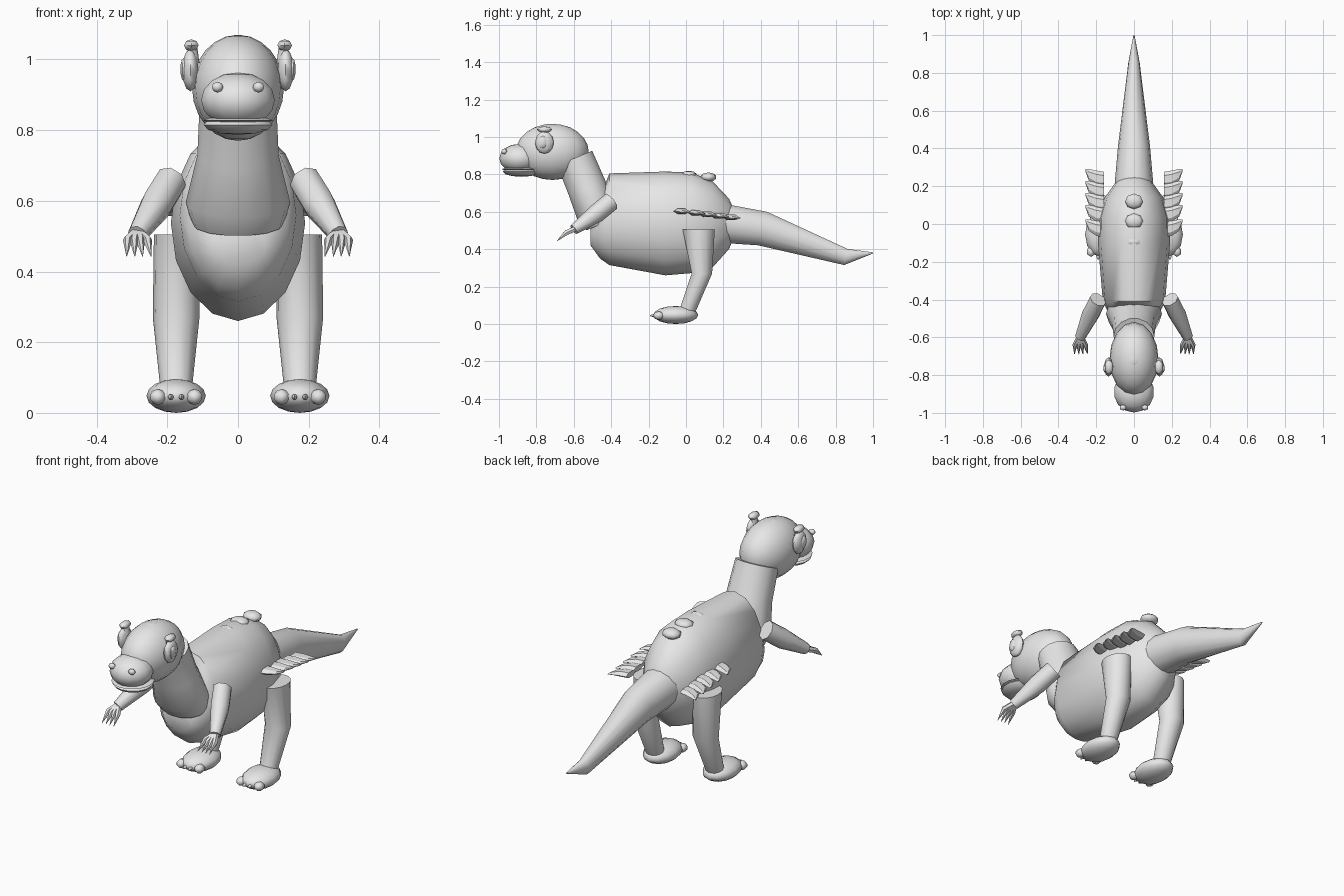
import bpy, bmesh, math
from mathutils import Vector

if "Cube" in bpy.data.objects:
    bpy.data.objects.remove(bpy.data.objects["Cube"])

grey = bpy.data.materials.new("pale grey")
grey.diffuse_color = (0.80, 0.80, 0.80, 1)
grey.use_nodes = True
grey.node_tree.nodes["Principled BSDF"].inputs["Base Color"].default_value = grey.diffuse_color


def finish(name, bm, angle=50):
    bmesh.ops.recalc_face_normals(bm, faces=bm.faces)
    mesh = bpy.data.meshes.new(name)
    bm.to_mesh(mesh)
    bm.free()
    mesh.materials.append(grey)
    ob = bpy.data.objects.new(name, mesh)
    bpy.context.collection.objects.link(ob)
    bpy.ops.object.select_all(action='DESELECT')
    ob.select_set(True)
    bpy.context.view_layer.objects.active = ob
    bpy.ops.object.shade_smooth_by_angle(angle=math.radians(angle))
    return ob


def tube(name, stations, sides=12, axis=None, angle=50):
    """Skin rings (x, y, z, r_side, r_up); rings follow the path unless an axis is given."""
    bm = bmesh.new()
    pts = [Vector(s[:3]) for s in stations]
    rings = []
    for i, s in enumerate(stations):
        d = Vector(axis) if axis else pts[min(i + 1, len(pts) - 1)] - pts[max(i - 1, 0)]
        d.normalize()
        ref = Vector((0, 1, 0)) if abs(d.x) > 0.9 else Vector((1, 0, 0))
        u = (ref - d * ref.dot(d)).normalized()
        v = d.cross(u)
        rings.append([bm.verts.new(pts[i] + u * s[3] * math.cos(a) + v * s[4] * math.sin(a))
                      for a in (2 * math.pi * k / sides for k in range(sides))])
    for a, b in zip(rings, rings[1:]):
        for k in range(sides):
            n = (k + 1) % sides
            bm.faces.new((a[k], a[n], b[n], b[k]))
    bm.faces.new(rings[0])
    bm.faces.new(rings[-1])
    return finish(name, bm, angle)


def ball(name, c, r, seg=10, rings=6):
    bm = bmesh.new()
    bmesh.ops.create_uvsphere(bm, u_segments=seg, v_segments=rings, radius=1)
    for v in bm.verts:
        v.co = Vector((v.co.x * r[0] + c[0], v.co.y * r[1] + c[1], v.co.z * r[2] + c[2]))
    return finish(name, bm, 60)


# Body: (y, bottom, top, half width)
profile = [(-.51, .42, .53, .08), (-.46, .35, .68, .14), (-.41, .315, .805, .165),
           (-.11, .260, .815, .19), (.03, .272, .81, .188), (.14, .30, .765, .155),
           (.23, .40, .67, .09), (.27, .50, .58, .04)]
tube("body", [(0, y, (b + t) / 2, w, (t - b) / 2) for y, b, t, w in profile], 16, (0, 1, 0))

# Tail with upturned tip
tube("tail", [(0, .18, .54, .105, .108), (0, .41, .51, .085, .095),
              (0, .855, .358, .03, .045), (0, 1.0, .38, .003, .003)], 14)

# Neck
tube("neck", [(0, -.595, .887, .108, .104), (0, -.53, .73, .115, .108),
              (0, -.475, .595, .148, .115), (0, -.45, .535, .13, .09)], 14)

# Head, muzzle and jaw
ball("head", (0, -.715, .92), (.13, .195, .15), 16, 12)
ball("muzzle", (0, -.89, .885), (.107, .108, .078), 14, 8)
ball("lower_jaw", (0, -.88, .815), (.100, .10, .028), 14, 6)
ball("lip", (0, -.88, .828), (.103, .107, .013), 14, 4)
ball("crown_bump", (0, -.72, 1.062), (.03, .04, .008), 6, 4)

# Bumps along the back
ball("back_bump_rear", (0, .12, .785), (.05, .043, .025), 8, 5)
ball("back_bump_middle", (0, .015, .797), (.05, .043, .022), 8, 5)
ball("back_bump_front", (0, -.095, .80), (.04, .025, .016), 6, 4)

for s, side in ((-1, "left"), (1, "right")):
    # Face details
    ball("nostril_" + side, (s * .058, -.972, .922), (.019, .016, .015), 6, 4)
    ball("eye_rim_" + side, (s * .135, -.757, .97), (.024, .05, .06), 10, 6)
    ball("pupil_" + side, (s * .152, -.765, .972), (.012, .024, .034), 7, 5)
    tube("brow_stalk_" + side, [(s * .125, -.755, .99, .016, .022), (s * .13, -.755, 1.04, .014, .02)], 8, (0, 0, 1))
    ball("brow_" + side, (s * .132, -.757, 1.04), (.024, .041, .017), 6, 4)

    # Arm and bent claws
    tube("arm_" + side, [(s * .19, -.40, .655, .046, .050), (s * .23, -.48, .59, .047, .05),
                         (s * .285, -.60, .505, .028, .028)], 8)
    for k, (kx, tx) in enumerate(((.256, .246), (.276, .270), (.294, .292), (.313, .315))):
        tube(f"hand_claw_{side}_{k}", [(s * .285, -.585, .512, .013, .016), (s * kx, -.640, .488, .013, .015),
                                       (s * tx, -.69, .443, .001, .001)], 6)

    # Leg, foot and toes
    tube("leg_" + side, [(s * .172, .068, .505, .066, .088), (s * .175, .085, .27, .066, .056),
                         (s * .175, .012, .08, .046, .047), (s * .175, .0, .05, .04, .045)], 14, (0, 0, 1))
    ball("foot_" + side, (s * .175, -.055, .048), (.084, .12, .048), 12, 8)
    for k, (dx, r) in enumerate(((-.052, .025), (-.015, .009), (.015, .009), (.052, .025))):
        ball(f"toe_{side}_{k}", (s * (.175 + dx), -.146 - (.018 if r < .02 else 0), .045), (r, .03, r * .9), 6, 5)

    # Overlapping hip scales swept backwards
    for k in range(5):
        y = -.015 + k * .0635 + .012 * (k > 0)
        z = .603 - k * .008
        tube(f"hip_scale_{side}_{k}", [(s * .158, y - .015, z, .040, .016), (s * .20, y - .008, z, .040, .016),
                                       (s * .24, y + .010, z - .003, .030, .009),
                                       (s * .256, y + .032, z - .006, .008, .003)], 6, (s, 0, 0), 30)
